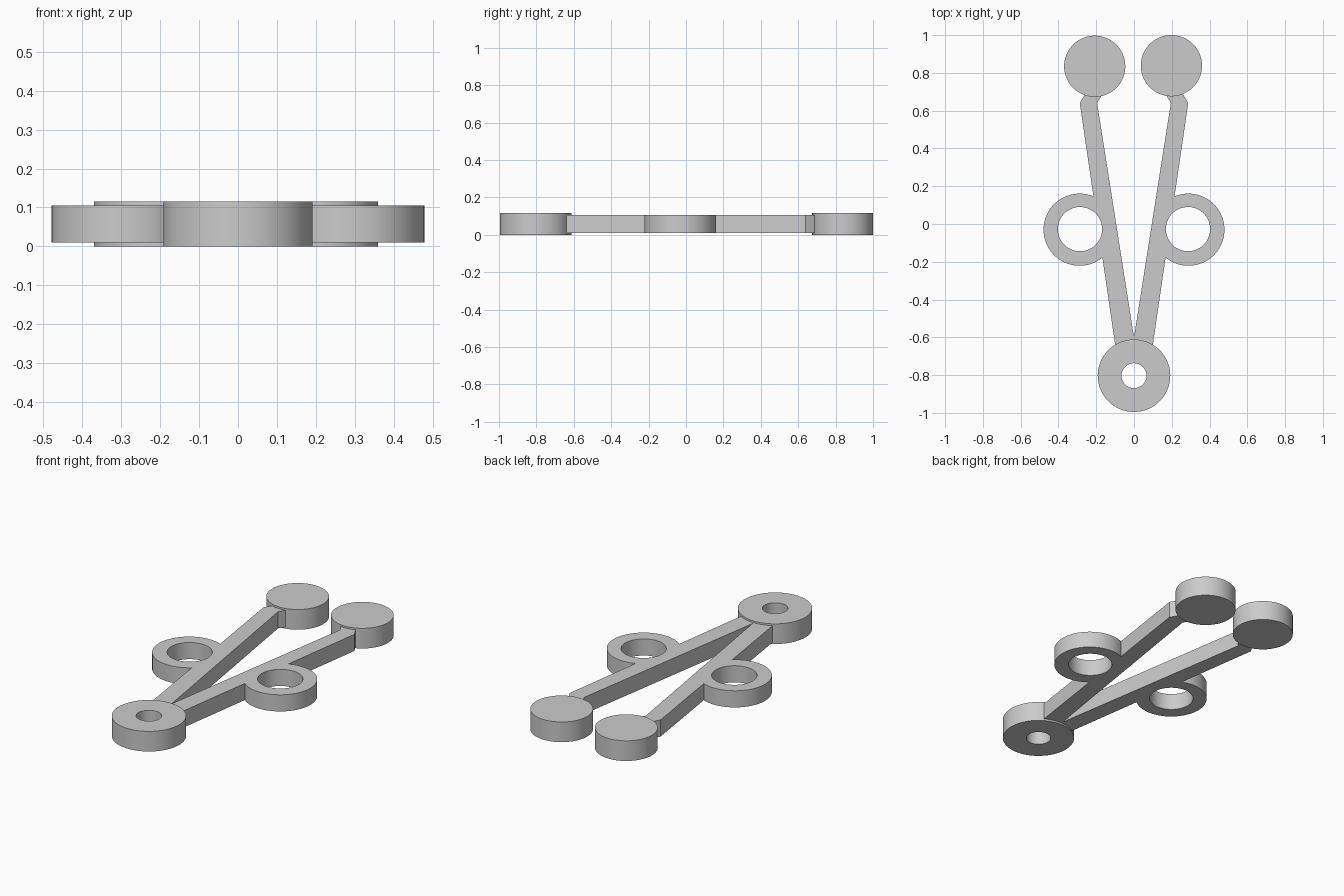
import bpy, bmesh

cube = bpy.data.objects.get("Cube")
if cube:
    bpy.data.objects.remove(cube, do_unlink=True)

grey = bpy.data.materials.new("plain grey")
grey.use_nodes = True
grey.diffuse_color = (0.6, 0.6, 0.6, 1)
grey.node_tree.nodes["Principled BSDF"].inputs["Base Color"].default_value = (0.6, 0.6, 0.6, 1)

PLATE = (0.01, 0.105)   # arms and rings
BOSS = (0.0, 0.115)     # hub and end discs


def activate(ob):
    bpy.ops.object.select_all(action='DESELECT')
    ob.select_set(True)
    bpy.context.view_layer.objects.active = ob


def cylinder(name, x, y, radius, z):
    bpy.ops.mesh.primitive_cylinder_add(vertices=96, radius=radius, depth=z[1] - z[0],
                                        location=(x, y, (z[0] + z[1]) / 2))
    ob = bpy.context.object
    ob.name = name
    ob.data.materials.append(grey)
    return ob


def prism(name, outline, z):
    bm = bmesh.new()
    face = bm.faces.new([bm.verts.new((x, y, z[0])) for x, y in outline])
    top = bmesh.ops.extrude_face_region(bm, geom=[face])["geom"]
    bmesh.ops.translate(bm, vec=(0, 0, z[1] - z[0]),
                        verts=[g for g in top if isinstance(g, bmesh.types.BMVert)])
    bmesh.ops.recalc_face_normals(bm, faces=bm.faces)
    mesh = bpy.data.meshes.new(name)
    bm.to_mesh(mesh)
    bm.free()
    ob = bpy.data.objects.new(name, mesh)
    bpy.context.collection.objects.link(ob)
    mesh.materials.append(grey)
    return ob


def combine(ob, other, operation):
    mod = ob.modifiers.new(operation.lower(), 'BOOLEAN')
    mod.operation, mod.solver, mod.object = operation, 'EXACT', other
    activate(ob)
    bpy.ops.object.modifier_apply(modifier=mod.name)
    bpy.data.objects.remove(other, do_unlink=True)


def smooth(ob):
    activate(ob)
    bpy.ops.object.shade_smooth_by_angle(angle=0.5)


# Hub with a through hole
hub = cylinder("hub", 0, -0.803, 0.192, BOSS)
combine(hub, cylinder("hub_hole", 0, -0.803, 0.066, (-0.1, 0.3)), 'DIFFERENCE')
smooth(hub)

# Arm outline: straight bar from the hub, kinked inward at the far end
ARM = [(0, -0.72), (0.088, -0.72), (0.287, 0.64), (0.235, 0.73),
       (0.143, 0.73), (0.195, 0.64), (0, -0.60)]

for side, s, disc_x, disc_y in (("left", 1, 0.198, 0.838), ("right", -1, -0.208, 0.835)):
    # Arm fused with its side ring
    arm = prism(side + "_arm_with_ring", [(s * x, y) for x, y in ARM], PLATE)
    combine(arm, cylinder("ring", s * 0.288, -0.03, 0.191, PLATE), 'UNION')
    combine(arm, cylinder("ring_hole", s * 0.286, -0.027, 0.117, (-0.1, 0.3)), 'DIFFERENCE')
    smooth(arm)
    # Solid disc at the arm's end
    smooth(cylinder(side + "_end_disc", disc_x, disc_y, 0.162, BOSS))
